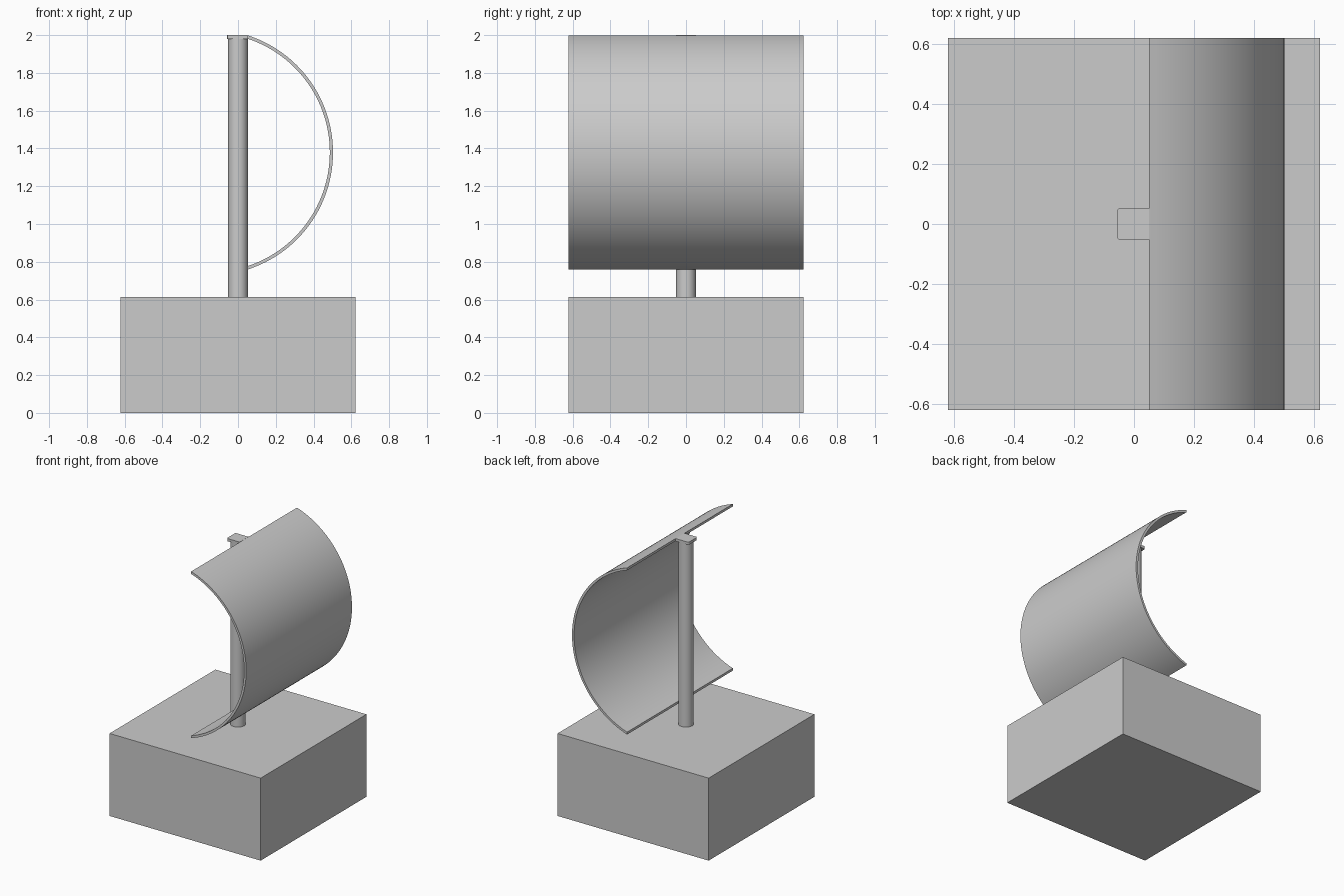
import bpy
import bmesh
import math

cube = bpy.data.objects.get("Cube")
if cube:
    bpy.data.objects.remove(cube, do_unlink=True)

grey = bpy.data.materials.new("plain_grey")
grey.use_nodes = True
grey.diffuse_color = (0.6, 0.6, 0.6, 1)
grey.node_tree.nodes["Principled BSDF"].inputs["Base Color"].default_value = (0.6, 0.6, 0.6, 1)

HALF = 0.622       # half width of base and sail
BASE_TOP = 0.614
EDGE_X = 0.05      # where the sail's ends are cut


def box(name, low, high):
    size = [b - a for a, b in zip(low, high)]
    middle = [(a + b) / 2 for a, b in zip(low, high)]
    bpy.ops.mesh.primitive_cube_add(size=1, location=middle)
    obj = bpy.context.object
    obj.name = name
    for v in obj.data.vertices:
        v.co = [c * s for c, s in zip(v.co, size)]
    obj.data.materials.append(grey)
    return obj


def smooth(obj):
    bpy.ops.object.select_all(action='DESELECT')
    obj.select_set(True)
    bpy.context.view_layer.objects.active = obj
    bpy.ops.object.shade_smooth_by_angle(angle=math.radians(30))


# Base block
box("base", (-HALF, -HALF, 0), (HALF, HALF, BASE_TOP))

# Mast
bpy.ops.mesh.primitive_cylinder_add(vertices=48, radius=0.052, depth=1.98 - BASE_TOP,
                                    location=(0, 0, (1.98 + BASE_TOP) / 2))
mast = bpy.context.object
mast.name = "mast"
mast.data.materials.append(grey)
smooth(mast)

# Cap plate with two rounded upright corners
cap = box("mast_cap", (-0.057, -0.052, 1.98), (EDGE_X, 0.052, 2.0))
bm = bmesh.new()
bm.from_mesh(cap.data)
corners = [e for e in bm.edges if all(v.co.x < 0 for v in e.verts)
           and abs(e.verts[0].co.y - e.verts[1].co.y) < 0.001]
bmesh.ops.bevel(bm, geom=corners, offset=0.01, segments=4, profile=0.5, affect='EDGES')
bm.to_mesh(cap.data)
bm.free()
smooth(cap)

# Curved sail: a thick arc, with both ends cut upright, pushed along y
CENTRE_X, CENTRE_Z, OUTER, THICK, STEPS = -0.148, 1.379, 0.651, 0.017, 64


def arc(radius):
    end = math.acos((EDGE_X - CENTRE_X) / radius)
    angles = [end * (2 * i / STEPS - 1) for i in range(STEPS + 1)]
    return [(CENTRE_X + radius * math.cos(a), CENTRE_Z + radius * math.sin(a)) for a in angles]


bm = bmesh.new()
rings = []
for (ox, oz), (ix, iz) in zip(arc(OUTER), arc(OUTER - THICK)):
    section = [(ox, -HALF, oz), (ox, HALF, oz), (ix, HALF, iz), (ix, -HALF, iz)]
    rings.append([bm.verts.new(p) for p in section])
for a, b in zip(rings, rings[1:]):
    for k in range(4):
        n = (k + 1) % 4
        bm.faces.new((a[k], a[n], b[n], b[k]))
bm.faces.new(rings[0])
bm.faces.new(rings[-1])
bmesh.ops.recalc_face_normals(bm, faces=bm.faces)
mesh = bpy.data.meshes.new("sail")
bm.to_mesh(mesh)
bm.free()
mesh.materials.append(grey)
sail = bpy.data.objects.new("sail", mesh)
bpy.context.collection.objects.link(sail)
smooth(sail)
